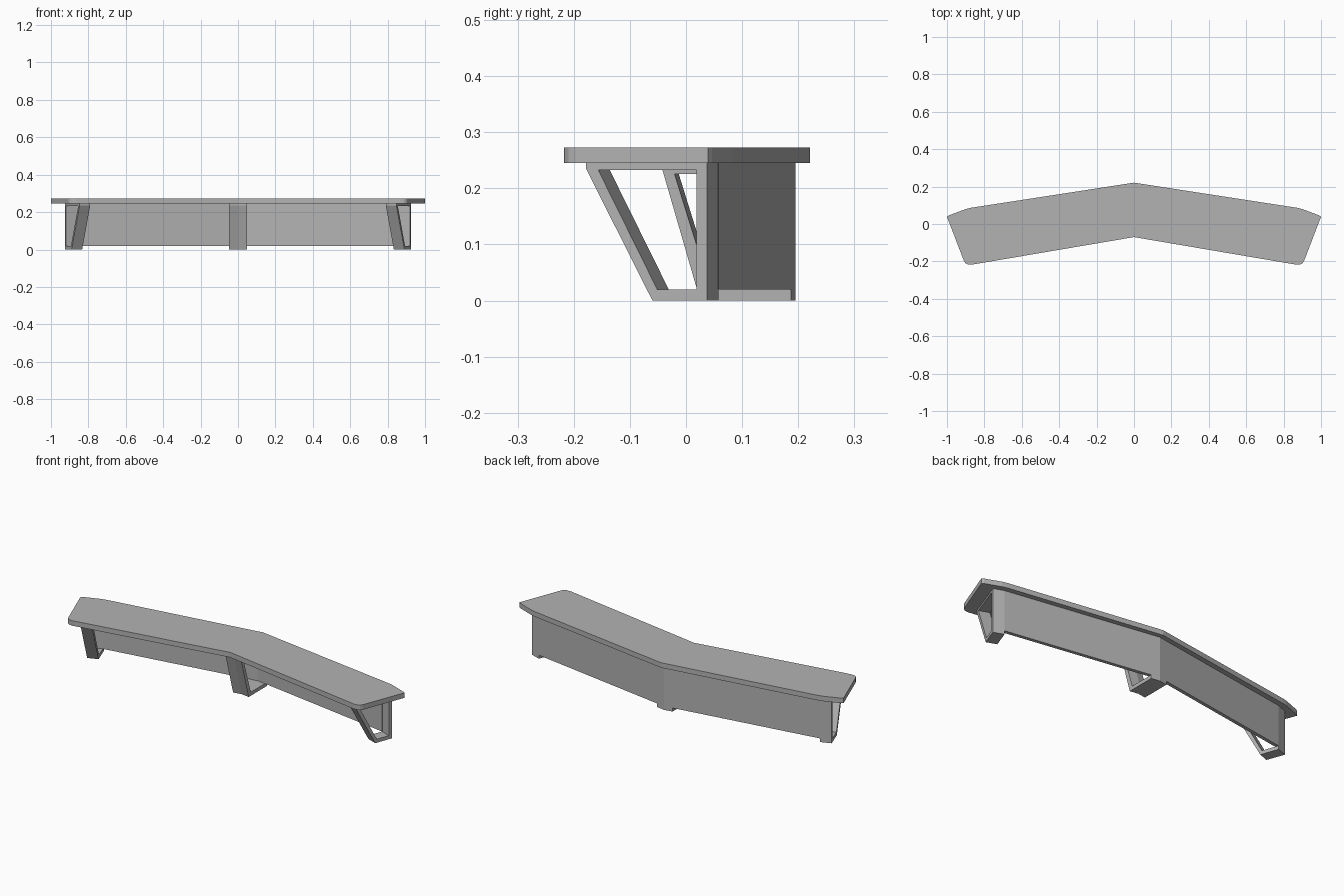
import bpy, bmesh, math
from mathutils import Vector

cube = bpy.data.objects.get("Cube")
if cube:
    bpy.data.objects.remove(cube, do_unlink=True)

grey = bpy.data.materials.new("plain grey")
grey.use_nodes = True
grey.diffuse_color = (0.45, 0.45, 0.45, 1)
grey.node_tree.nodes["Principled BSDF"].inputs["Base Color"].default_value = (0.45, 0.45, 0.45, 1)

TOP = 0.245      # underside of the seat
WALL = 0.019     # thickness of the back panel
ANGLE = math.radians(20)


def finish(name, bm):
    bmesh.ops.recalc_face_normals(bm, faces=bm.faces)
    mesh = bpy.data.meshes.new(name)
    bm.to_mesh(mesh)
    bm.free()
    mesh.materials.append(grey)
    obj = bpy.data.objects.new(name, mesh)
    bpy.context.collection.objects.link(obj)


def slab(name, outline, z0, z1):
    """Vertical prism over a plan outline."""
    bm = bmesh.new()
    face = bm.faces.new([bm.verts.new((x, y, z0)) for x, y in outline])
    new = bmesh.ops.extrude_face_region(bm, geom=[face])["geom"]
    verts = [v for v in new if isinstance(v, bmesh.types.BMVert)]
    bmesh.ops.translate(bm, vec=(0, 0, z1 - z0), verts=verts)
    finish(name, bm)


def mirrored(half):
    """Close a half outline whose ends lie on the centre line."""
    return half + [(-x, y) for x, y in reversed(half[1:-1])]


def frame(name, sections, outer, inner):
    """Ring-shaped leg: each section is (back point, forward direction)."""
    bm = bmesh.new()

    def loop(points, section):
        back, forward = section
        return [bm.verts.new(back + forward * d + Vector((0, 0, z))) for d, z in points]

    def bridge(a, b):
        for i in range(len(a)):
            j = (i + 1) % len(a)
            bm.faces.new((a[i], a[j], b[j], b[i]))

    outs = [loop(outer, s) for s in sections]
    ins = [loop(inner, s) for s in sections]
    for rings in (outs, ins):
        for a, b in zip(rings, rings[1:]):
            bridge(a, b)
    for k in (0, -1):
        bridge(outs[k], ins[k])
    finish(name, bm)


# Seat: shallow chevron with clipped rear corners and rounded front corners
slab("seat", mirrored([
    (0, 0.221), (0.87, 0.087), (0.9, 0.08), (0.99, 0.046), (1, 0.039),
    (0.91, -0.196), (0.902, -0.209), (0.888, -0.216), (0.865, -0.217), (0, -0.07)]),
    TOP, 0.273)

# Back panel between the end legs
slab("back_panel", mirrored([
    (0, 0.195), (0.869, 0.0575), (0.863, 0.039), (0, 0.176)]), 0.02, TOP)

# End legs, turned to follow the ends of the seat
end_outer = [(0, 0), (0, TOP), (0.229, TOP), (0.229, 0.235), (0.103, 0)]
end_inner = [(WALL, 0.02), (WALL, 0.233), (0.2, 0.233), (0.206, 0.233), (0.094, 0.02)]
for side, label in ((1, "left"), (-1, "right")):
    forward = Vector((-side * math.sin(ANGLE), -math.cos(ANGLE), 0))
    across = Vector((-side * math.cos(ANGLE), math.sin(ANGLE), 0))
    corner = Vector((side * 0.925, 0.037, 0))
    frame(label + "_leg", [(corner, forward), (corner + across * 0.06, forward)],
          end_outer, end_inner)

# Middle leg, its back folded along the chevron
mid_outer = [(0, 0), (0, TOP), (0.23, TOP), (0.23, 0.235), (0.162, 0)]
mid_inner = [(WALL, 0.02), (WALL, 0.226), (0.2, 0.226), (0.208, 0.226), (0.144, 0.02)]
forward = Vector((0, -1, 0))
frame("middle_leg",
      [(Vector((x, 0.195 - abs(x) * 0.158, 0)), forward) for x in (-0.048, 0, 0.048)],
      mid_outer, mid_inner)
